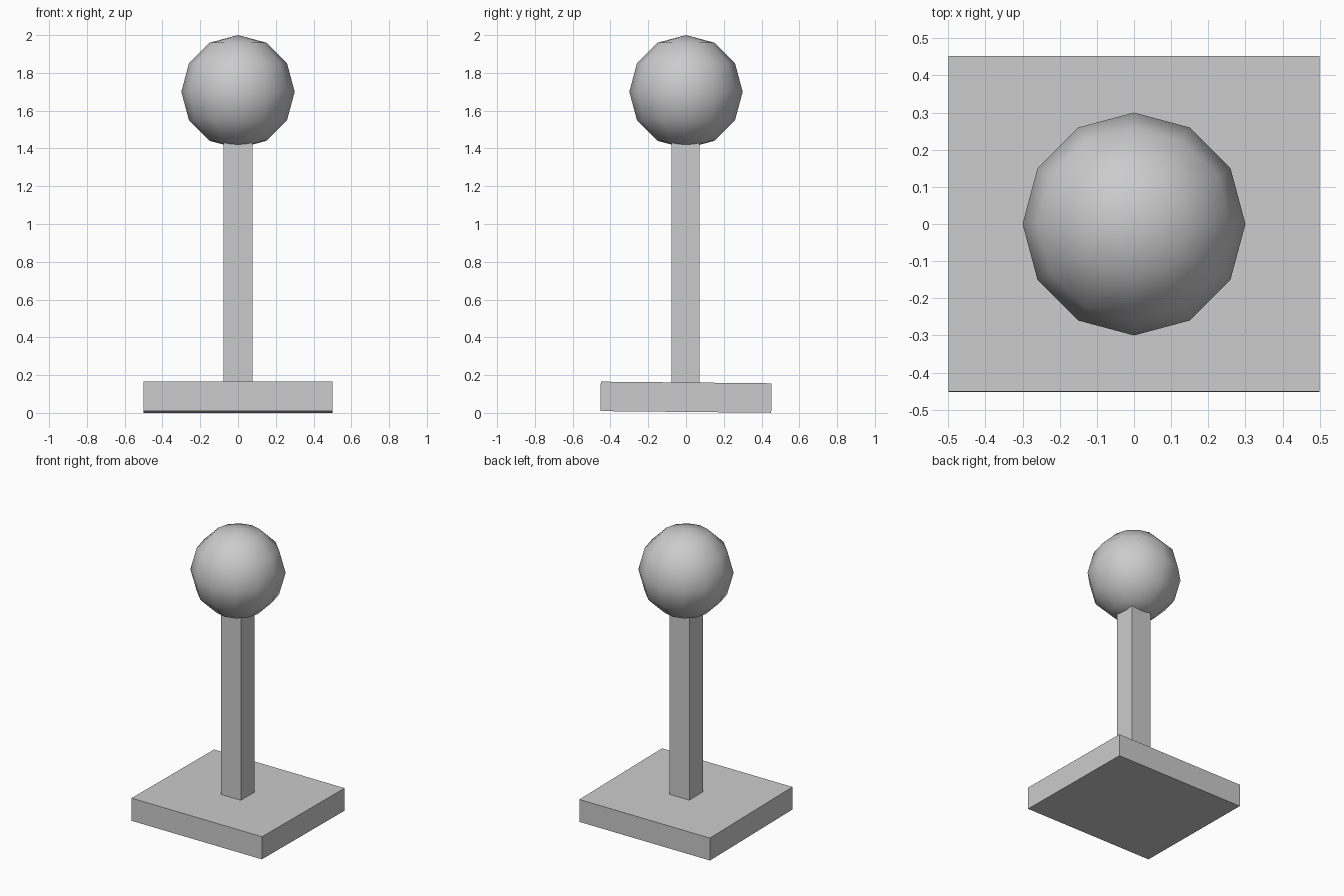
import bpy
import math

if "Cube" in bpy.data.objects:
    bpy.data.objects.remove(bpy.data.objects["Cube"])


def box(name, size, center, tilt=0.0):
    bpy.ops.mesh.primitive_cube_add(size=1, location=center, rotation=(tilt, 0, 0))
    obj = bpy.context.object
    obj.name = name
    obj.scale = size
    bpy.ops.object.transform_apply(location=False, rotation=True, scale=True)
    return obj


# Slab base, its front edge a hair higher than the back
box("base", (1.0, 0.904, 0.156), (0, 0, 0.083), tilt=-math.radians(0.55))

# Square post running from the base into the ball
box("post", (0.152, 0.15, 1.4), (0, -0.003, 0.8))

# Low-poly ball with smooth shading
bpy.ops.mesh.primitive_uv_sphere_add(segments=12, ring_count=6, radius=0.3, location=(0, 0, 1.7))
bpy.context.object.name = "ball"
bpy.ops.object.shade_smooth()
